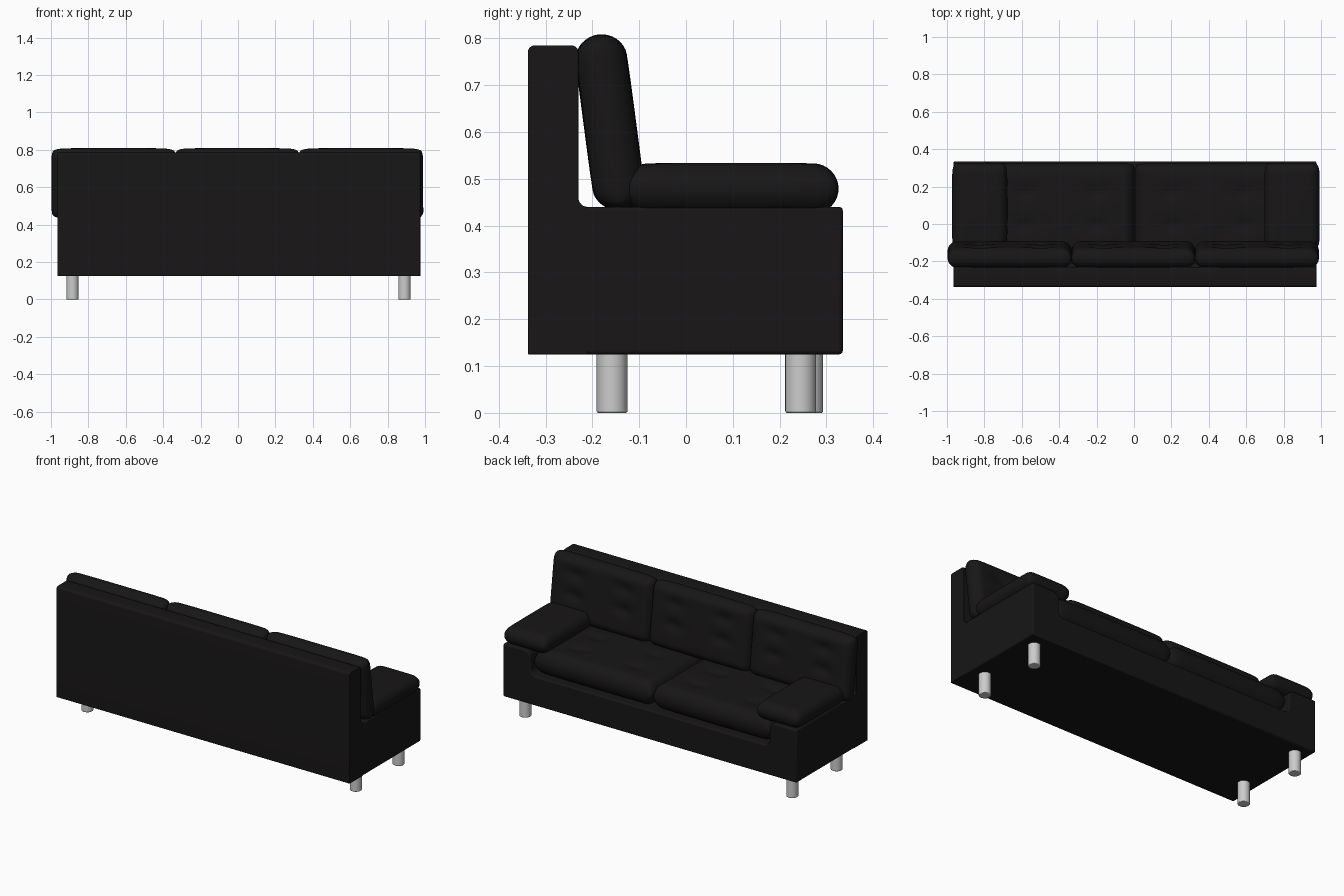
import bpy, bmesh, math
from mathutils import Matrix, Vector

if "Cube" in bpy.data.objects:
    bpy.data.objects.remove(bpy.data.objects["Cube"])

black = bpy.data.materials.new("black_leather")
black.diffuse_color = (0.009, 0.008, 0.008, 1)
black.use_nodes = True
black.node_tree.nodes["Principled BSDF"].inputs["Base Color"].default_value = black.diffuse_color


def finish(name, bm, mat=black, bevel=0.0, angle=40):
    bmesh.ops.recalc_face_normals(bm, faces=bm.faces)
    me = bpy.data.meshes.new(name)
    bm.to_mesh(me)
    bm.free()
    ob = bpy.data.objects.new(name, me)
    bpy.context.collection.objects.link(ob)
    if mat:
        me.materials.append(mat)
    if bevel:
        m = ob.modifiers.new("bevel", 'BEVEL')
        m.width, m.segments, m.limit_method = bevel, 3, 'ANGLE'
        m.angle_limit = math.radians(50)
    bpy.ops.object.select_all(action='DESELECT')
    ob.select_set(True)
    bpy.context.view_layer.objects.active = ob
    bpy.ops.object.shade_smooth_by_angle(angle=math.radians(angle))
    return ob


def extrude(name, pts, vec, bevel):
    bm = bmesh.new()
    f = bm.faces.new([bm.verts.new(p) for p in pts])
    ret = bmesh.ops.extrude_face_region(bm, geom=[f])
    bmesh.ops.translate(bm, vec=vec, verts=[v for v in ret["geom"] if isinstance(v, bmesh.types.BMVert)])
    return finish(name, bm, bevel=bevel)


def arc(cx, cy, r, a0, a1, n=6):
    return [(cx + r * math.cos(math.radians(a0 + (a1 - a0) * i / n)),
             cy + r * math.sin(math.radians(a0 + (a1 - a0) * i / n))) for i in range(n + 1)]


def spaced(half, r, n):
    """Coordinates across a cushion, packed closely over its rounded rims."""
    rim = [half - r + r * math.sin(i * math.pi / 16) for i in range(9)]
    mid = [(-1 + 2 * i / n) * (half - r) for i in range(1, n)]
    return [-c for c in reversed(rim)] + mid + rim


def cushion(name, size, matrix, r, tufts=(), puff=0.006):
    """Pillow with pill-shaped edges, a soft crown and button dimples."""
    hx, hy, hz = (s / 2 for s in size)
    xs, ys = spaced(hx, r, 30), spaced(hy, r, 20)
    rim = lambda c, h: math.sqrt(max(0, 1 - max(0, (abs(c) - h + r) / r) ** 2))
    bm = bmesh.new()
    border = {}
    for side in (1, -1):
        rows = []
        for i, x in enumerate(xs):
            row = []
            for j, y in enumerate(ys):
                edge = i in (0, len(xs) - 1) or j in (0, len(ys) - 1)
                if edge and (i, j) in border:
                    row.append(border[i, j])
                    continue
                k = 0.012 * abs(x / hx) ** 10 * abs(y / hy) ** 10
                h = (hz - puff * ((x / hx) ** 4 + (y / hy) ** 4) / 2) * rim(x, hx) * rim(y, hy)
                for tx, ty in tufts:
                    h -= 0.014 * math.exp(-((x - tx) / 0.06) ** 2 - ((y - ty) / 0.03) ** 2)
                z = 0 if edge else side * h
                v = bm.verts.new(matrix @ Vector((x - math.copysign(k, x), y - math.copysign(k, y), z)))
                if edge:
                    border[i, j] = v
                row.append(v)
            rows.append(row)
        for a, b in zip(rows, rows[1:]):
            for j in range(len(ys) - 1):
                bm.faces.new((a[j], b[j], b[j + 1], a[j + 1]))
    return finish(name, bm, angle=80)


# Base with raised arms: U-shaped front outline with rounded corners
half = arc(0.755, 0.335, 0.035, -90, 0) + arc(0.825, 0.405, 0.035, 180, 90)
outline = [(-0.97, 0.125), (0.97, 0.125), (0.97, 0.44)] + half[::-1] \
    + [(-x, z) for x, z in half] + [(-0.97, 0.44)]
extrude("base_and_arms", [(x + 0.005, -0.25, z) for x, z in outline], (0, 0.585, 0), 0.008)

# Back panel with a small fillet where it meets the arms
panel = [(-0.338, 0.125), (-0.21, 0.125), (-0.21, 0.44)] + arc(-0.21, 0.46, 0.02, 270, 180) \
    + arc(-0.245, 0.77, 0.015, 0, 90) + arc(-0.323, 0.77, 0.015, 90, 180)
extrude("back_panel", [(-0.965, y, z) for y, z in panel], (1.94, 0, 0), 0.005)

# Two tufted seat cushions
buttons = [(x, y) for x in (-0.19, 0.19) for y in (-0.07, 0.11)]
for s, side in ((-1, "left"), (1, "right")):
    cushion(side + "_seat_cushion", (0.79, 0.53, 0.15),
            Matrix.Translation((0.005 + s * 0.393, 0.062, 0.375)), 0.06, buttons)

# Three tilted, tufted back cushions
buttons = [(x, y) for x in (-0.16, 0.16) for y in (-0.03, 0.09)]
for i, x in enumerate((-0.665, -0.004, 0.657)):
    cushion("back_cushion_%d" % (i + 1), (0.664, 0.378, 0.112),
            Matrix.Translation((x, -0.163, 0.621)) @ Matrix.Rotation(math.radians(97.5), 4, 'X'),
            0.05, buttons)

# Arm cushions
for x, side in ((-0.825, "left"), (0.845, "right")):
    cushion(side + "_arm_cushion", (0.295, 0.46, 0.11),
            Matrix.Translation((x, 0.096, 0.479)), 0.052)

# Round metal legs
for x, y, name in ((-0.885, -0.158, "left_back_leg"), (0.89, -0.158, "right_back_leg"),
                   (-0.885, 0.26, "left_front_leg"), (0.89, 0.245, "right_front_leg")):
    bm = bmesh.new()
    bmesh.ops.create_cone(bm, cap_ends=True, segments=32, radius1=0.033, radius2=0.033, depth=0.13,
                          matrix=Matrix.Translation((x, y, 0.065)))
    finish(name, bm, mat=None, bevel=0.004)
